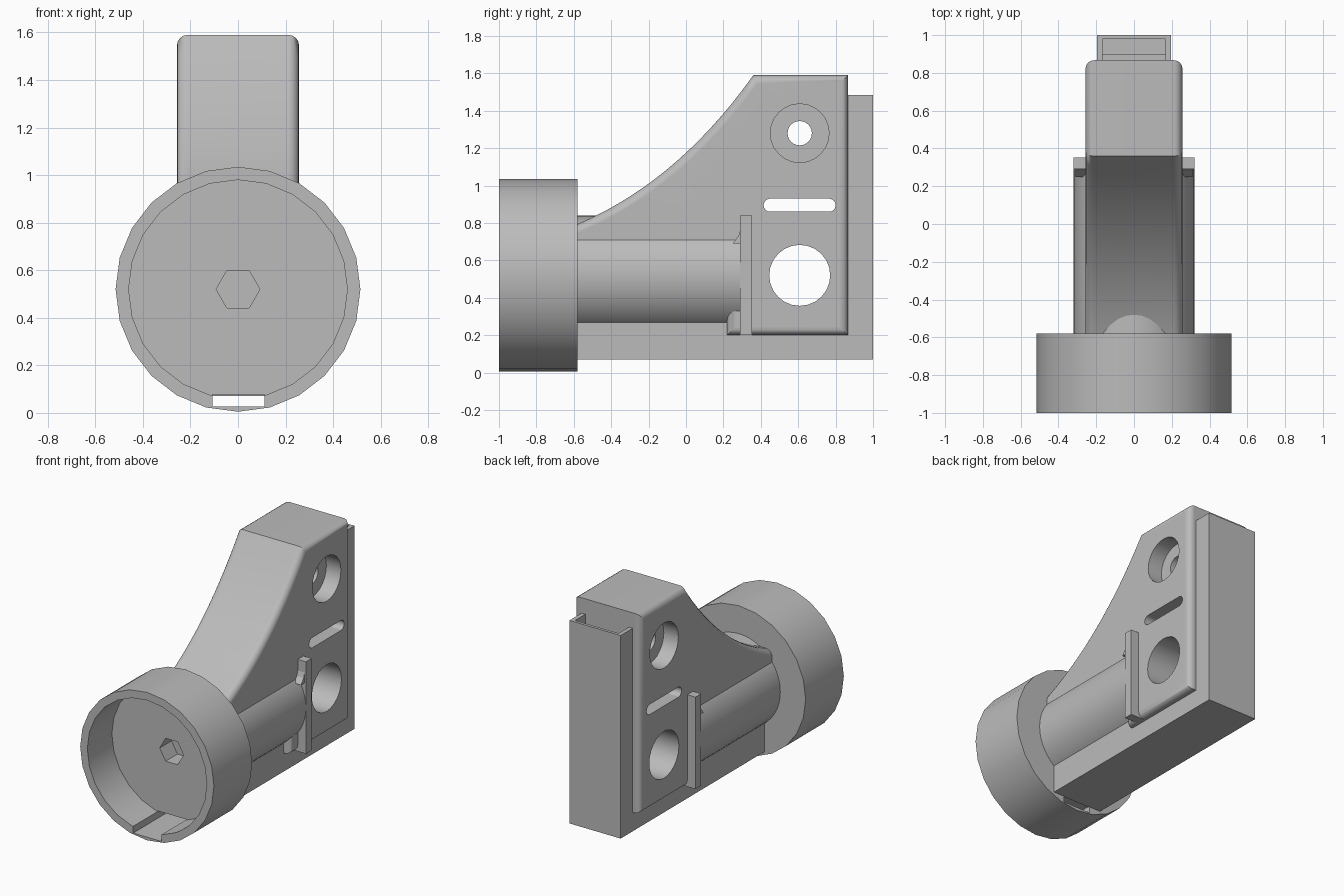
import bpy, bmesh, math

cube = bpy.data.objects.get("Cube")
if cube:
    bpy.data.objects.remove(cube, do_unlink=True)

grey = bpy.data.materials.new("plain grey")
grey.use_nodes = True
colour = (0.5, 0.5, 0.5, 1)
grey.diffuse_color = colour
grey.node_tree.nodes["Principled BSDF"].inputs["Base Color"].default_value = colour

AXIS_Z = 0.52  # height of the cup, tube and large hole


def ring(u, v, r, n=24, start=0.0, sweep=math.tau, closed=True):
    steps = n if closed else n - 1
    return [(u + r * math.cos(start + sweep * i / steps),
             v + r * math.sin(start + sweep * i / steps)) for i in range(n)]


def rect(u0, u1, v0, v1):
    return [(u0, v0), (u1, v0), (u1, v1), (u0, v1)]


def prism(name, axis, points, low, high, bevel=0.0):
    """Extrude an outline: axis x takes (y, z) points, axis y takes (x, z)."""
    def place(u, v, d):
        return (d, u, v) if axis == "x" else (u, d, v)
    bm = bmesh.new()
    a = [bm.verts.new(place(u, v, low)) for u, v in points]
    b = [bm.verts.new(place(u, v, high)) for u, v in points]
    caps = [bm.faces.new(a), bm.faces.new(b)]
    for i in range(len(a)):
        j = (i + 1) % len(a)
        bm.faces.new((a[i], a[j], b[j], b[i]))
    bmesh.ops.recalc_face_normals(bm, faces=bm.faces[:])
    if bevel:
        rims = list({e for f in caps for e in f.edges})
        bmesh.ops.bevel(bm, geom=rims, offset=bevel, offset_type="OFFSET",
                        segments=4, profile=0.5, affect="EDGES")
    mesh = bpy.data.meshes.new(name)
    bm.to_mesh(mesh)
    bm.free()
    mesh.materials.append(grey)
    obj = bpy.data.objects.new(name, mesh)
    bpy.context.collection.objects.link(obj)
    return obj


def activate(obj):
    bpy.ops.object.select_all(action="DESELECT")
    obj.select_set(True)
    bpy.context.view_layer.objects.active = obj


def cut(obj, *cutters):
    activate(obj)
    for cutter in cutters:
        mod = obj.modifiers.new("cut", "BOOLEAN")
        mod.operation = "DIFFERENCE"
        mod.solver = "EXACT"
        mod.object = cutter
        bpy.ops.object.modifier_apply(modifier=mod.name)
        bpy.data.objects.remove(cutter, do_unlink=True)


def smooth(obj):
    activate(obj)
    bpy.ops.object.shade_smooth_by_angle(angle=math.radians(30))
    mod = obj.modifiers.new("even shading", "WEIGHTED_NORMAL")
    mod.keep_sharp = True


# Round cup with a hexagonal socket and a slot at the bottom of its rim
cup = prism("cup", "y", ring(0, AXIS_Z, 0.515), -1, -0.58)
cut(cup,
    prism("cup_cavity", "y", ring(0, AXIS_Z, 0.46), -1.1, -0.73),
    prism("hex_socket", "y", ring(0, AXIS_Z, 0.092, 6), -0.8, -0.5),
    prism("cable_slot", "y", rect(-0.107, 0.112, 0.027, 0.078), -1.1, -0.5))

# Tube joining the cup to the body
tube = prism("tube", "y", ring(0, AXIS_Z, 0.32, 48), -0.6, 0.3)

# Body slab with a concave front slope
start, control, end = (0.36, 1.59), (-0.07, 0.987), (-0.64, 0.77)
slope = []
for i in range(17):
    t = i / 16
    slope.append(tuple((1 - t) ** 2 * s + 2 * t * (1 - t) * c + t * t * e
                       for s, c, e in zip(start, control, end)))
outline = [(0.22, 0.5), (0.22, 0.2), (0.867, 0.2), (0.867, 1.59)]
outline += slope + [(-0.64, 0.65)]
body = prism("body", "x", outline, -0.257, 0.257, bevel=0.045)

# Large hole, long slot and screw hole with a wide recess on each side
slot = ring(0.765, 0.895, 0.035, 9, -math.pi / 2, math.pi, False)
slot += ring(0.45, 0.895, 0.035, 9, math.pi / 2, math.pi, False)
cut(body,
    prism("large_hole", "x", ring(0.608, AXIS_Z, 0.163), -0.4, 0.4),
    prism("long_slot", "x", slot, -0.4, 0.4),
    prism("screw_hole", "x", ring(0.608, 1.28, 0.065), -0.4, 0.4),
    prism("left_recess", "x", ring(0.608, 1.28, 0.157), 0.145, 0.4),
    prism("right_recess", "x", ring(0.608, 1.28, 0.157), -0.4, -0.145))

# Upright flange at the end of the tube, with a small gusset
prism("flange", "x", rect(0.29, 0.353, 0.2, 0.84), -0.32, 0.32)
prism("flange_gusset", "x", [(0.25, 0.69), (0.295, 0.69), (0.295, 0.78), (0.28, 0.73)],
      -0.31, 0.31)

# Rail along the bottom, and the hollow cable channel up the back
prism("bottom_rail", "x", rect(-0.585, 0.9, 0.07, 0.3), -0.197, 0.197)
channel = prism("rear_channel", "x", rect(0.84, 1.0, 0.07, 1.483), -0.197, 0.197)
cut(channel, prism("channel_space", "x", rect(0.8, 0.98, 0.2, 1.6), -0.168, 0.168))

for part in (cup, tube, body):
    smooth(part)
